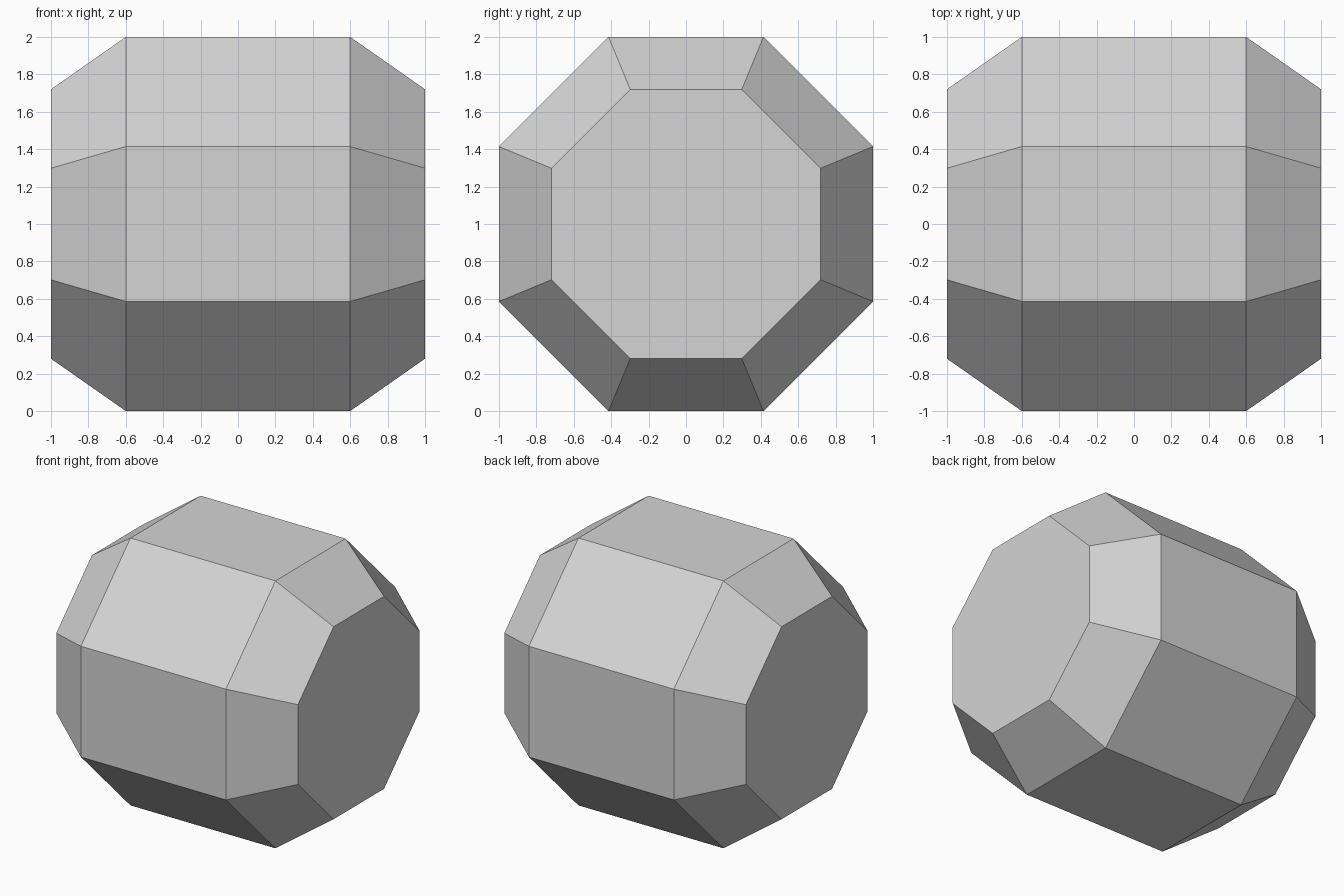
import bpy
import bmesh
from math import cos, sin, pi

cube = bpy.data.objects.get("Cube")
if cube:
    bpy.data.objects.remove(cube, do_unlink=True)

SIDES = 8
# Stations along the barrel axis: (x, distance from axis to flat side)
PROFILE = [(-1.0, 0.72), (-0.6, 1.0), (0.6, 1.0), (1.0, 0.72)]


def light_grey():
    mat = bpy.data.materials.new("light_grey")
    color = (0.66, 0.66, 0.66, 1.0)
    mat.use_nodes = True
    mat.diffuse_color = color
    mat.node_tree.nodes["Principled BSDF"].inputs["Base Color"].default_value = color
    return mat


def ring(bm, x, apothem):
    radius = apothem / cos(pi / SIDES)
    angles = [(i + 0.5) * 2 * pi / SIDES for i in range(SIDES)]
    return [bm.verts.new((x, radius * cos(a), 1 + radius * sin(a))) for a in angles]


# Octagonal barrel with tapered ends
bm = bmesh.new()
rings = [ring(bm, x, apothem) for x, apothem in PROFILE]
for a, b in zip(rings, rings[1:]):
    for i in range(SIDES):
        j = (i + 1) % SIDES
        bm.faces.new((a[i], a[j], b[j], b[i]))

# Flat end caps
bm.faces.new(rings[0])
bm.faces.new(rings[-1])
bmesh.ops.recalc_face_normals(bm, faces=bm.faces)

mesh = bpy.data.meshes.new("octagonal_barrel")
bm.to_mesh(mesh)
bm.free()
mesh.materials.append(light_grey())
barrel = bpy.data.objects.new("octagonal_barrel", mesh)
bpy.context.collection.objects.link(barrel)
